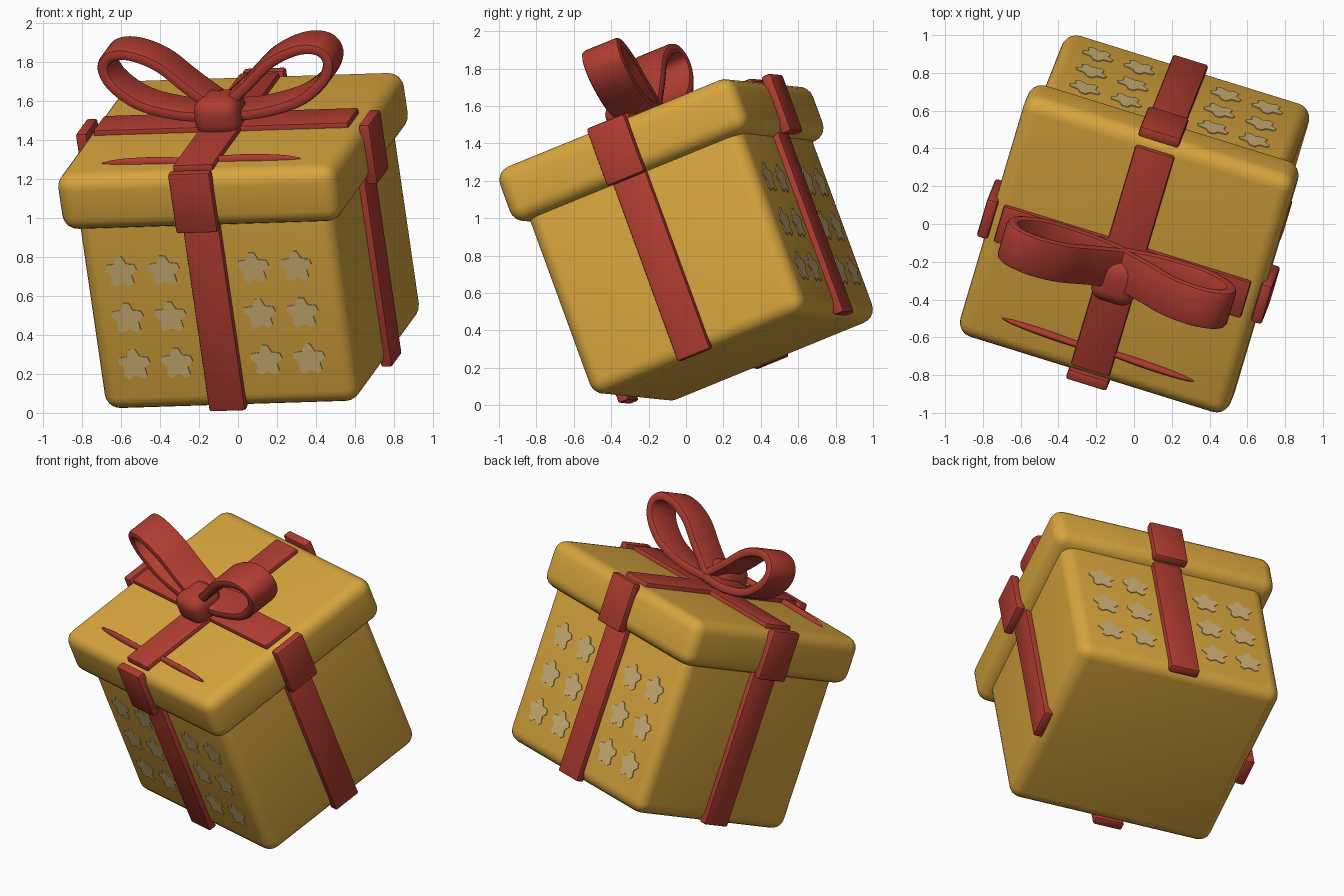
import bpy, bmesh, math
from mathutils import Matrix, Vector

cube = bpy.data.objects.get("Cube")
if cube:
    bpy.data.objects.remove(cube, do_unlink=True)


def material(name, rgb):
    m = bpy.data.materials.new(name)
    m.use_nodes = True
    m.diffuse_color = (*rgb, 1)
    m.node_tree.nodes["Principled BSDF"].inputs["Base Color"].default_value = (*rgb, 1)
    return m


GOLD = material("gold paper", (0.69, 0.38, 0.047))
RED = material("red ribbon", (0.433, 0.045, 0.03))
PALE = material("pale star", (0.64, 0.46, 0.19))

# Tilted frame of the whole box: origin at the centre of its underside
z_axis = Vector((-0.135, -0.340, 0.931)).normalized()
y_axis = z_axis.cross(Vector((0.955, -0.296, 0.03))).normalized()
x_axis = y_axis.cross(z_axis)
TILT = Matrix((x_axis, y_axis, z_axis)).transposed().to_4x4()
TILT.translation = (0.133, 0.267, 0.253)
made = []


def finish(name, bm, mat):
    bmesh.ops.recalc_face_normals(bm, faces=bm.faces)
    bm.transform(TILT)
    mesh = bpy.data.meshes.new(name)
    bm.to_mesh(mesh)
    bm.free()
    mesh.materials.append(mat)
    ob = bpy.data.objects.new(name, mesh)
    bpy.context.collection.objects.link(ob)
    made.append(ob)


def block(name, centre, size, radius, mat, segments=2):
    bm = bmesh.new()
    bmesh.ops.create_cube(bm, size=1)
    bm.transform(Matrix.Translation(centre) @ Matrix.Diagonal((*size, 1)))
    bmesh.ops.bevel(bm, geom=bm.edges[:], offset=radius, segments=segments,
                    profile=0.5, affect='EDGES')
    finish(name, bm, mat)


# Box and lid
block("box_body", (0, 0, 0.56), (1.37, 1.28, 1.12), 0.08, GOLD, 5)
block("lid", (0, 0, 1.172), (1.50, 1.42, 0.31), 0.08, GOLD, 5)

# Ribbon strips on the four sides, separate on body and lid
for label, s in (("front", -1), ("back", 1)):
    block(f"body_ribbon_{label}", (-0.01, s * 0.645, 0.53), (0.195, 0.06, 1.06), 0.012, RED)
    block(f"lid_ribbon_{label}", (-0.01, s * 0.72, 1.175), (0.225, 0.06, 0.33), 0.014, RED)
for label, s in (("right", -1), ("left", 1)):
    block(f"body_ribbon_{label}", (s * 0.69, -0.015, 0.53), (0.06, 0.195, 1.06), 0.012, RED)
    block(f"lid_ribbon_{label}", (s * 0.76, -0.015, 1.175), (0.06, 0.225, 0.33), 0.014, RED)

# Crossed strips on top of the lid
block("top_ribbon_lengthwise", (-0.01, -0.01, 1.33), (0.215, 1.30, 0.05), 0.012, RED)
block("top_ribbon_crosswise", (-0.01, -0.015, 1.33), (1.37, 0.215, 0.05), 0.012, RED)


# Bow: a rounded band swept along a teardrop on each side
def spline(points, steps=6):
    out = []
    ext = [points[0]] + points + [points[-1]]
    for a, b, c, d in zip(ext, ext[1:], ext[2:], ext[3:]):
        for i in range(steps):
            t = i / steps
            out.append(0.5 * (2 * b + (c - a) * t + (2 * a - 5 * b + 4 * c - d) * t * t
                              + (3 * b - a - 3 * c + d) * t ** 3))
    return out + [points[-1]]


TEARDROP = [Vector(p) for p in (
    (0, 1.41), (0.2, 1.41), (0.42, 1.46), (0.56, 1.56), (0.605, 1.66),
    (0.56, 1.73), (0.45, 1.74), (0.3, 1.68), (0.16, 1.56), (0, 1.43))]


def bow_loop(name, side):
    bm = bmesh.new()
    path = spline(TEARDROP)
    hw, ht, r = 0.11, 0.03, 0.02
    section = []
    for k, (su, sv) in enumerate(((1, 1), (-1, 1), (-1, -1), (1, -1))):
        for j in range(3):
            a = math.radians(90 * k + 45 * j)
            section.append((su * (hw - r) + r * math.cos(a), sv * (ht - r) + r * math.sin(a)))
    rings = []
    for i, p in enumerate(path):
        tan = (path[min(i + 1, len(path) - 1)] - path[max(i - 1, 0)]).normalized()
        shift = -0.02 + 0.1 * p.x
        rings.append([bm.verts.new((side * (p.x - tan.y * v) - 0.01, shift + u, p.y + tan.x * v))
                      for u, v in section])
    n = len(section)
    for lo, hi in zip(rings, rings[1:]):
        for j in range(n):
            bm.faces.new((lo[j], lo[(j + 1) % n], hi[(j + 1) % n], hi[j]))
    bm.faces.new(rings[0])
    bm.faces.new(rings[-1])
    finish(name, bm, RED)


bow_loop("bow_loop_left", 1)
bow_loop("bow_loop_right", -1)
block("bow_knot", (-0.01, -0.09, 1.42), (0.24, 0.24, 0.20), 0.07, RED, 4)

# Slim ribbon tails sunk into the lid near its front edge
for label, s in (("left", 1), ("right", -1)):
    bm = bmesh.new()
    bmesh.ops.create_uvsphere(bm, u_segments=20, v_segments=10, radius=1)
    bm.transform(Matrix.Translation((s * 0.255, -0.54, 1.325))
                 @ Matrix.Rotation(-0.035, 4, 'Z')
                 @ Matrix.Diagonal((0.285, 0.02, 0.032, 1)))
    finish(f"bow_tail_{label}", bm, RED)

# Rows of blunt stars on the front and back
for label, s in (("front", -1), ("back", 1)):
    bm = bmesh.new()
    for x in (-0.48, -0.25, 0.23, 0.46):
        for z in (0.26, 0.515, 0.77):
            outline = []
            for k in range(5):
                mid = math.radians(90 + 72 * k)
                for da, r in ((-0.17, 0.086), (0.17, 0.086), (math.pi / 5, 0.057)):
                    a = mid + da
                    outline.append(bm.verts.new((x + r * math.cos(a), s * 0.637,
                                                 z + r * math.sin(a))))
            face = bm.faces.new(outline)
            ext = bmesh.ops.extrude_face_region(bm, geom=[face])
            moved = [e for e in ext["geom"] if isinstance(e, bmesh.types.BMVert)]
            bmesh.ops.translate(bm, verts=moved, vec=(0, s * 0.008, 0))
    finish(f"stars_{label}", bm, PALE)

# Smooth shading that keeps hard edges
bpy.ops.object.select_all(action='DESELECT')
for ob in made:
    ob.select_set(True)
bpy.context.view_layer.objects.active = made[0]
bpy.ops.object.shade_smooth_by_angle(angle=math.radians(35))
